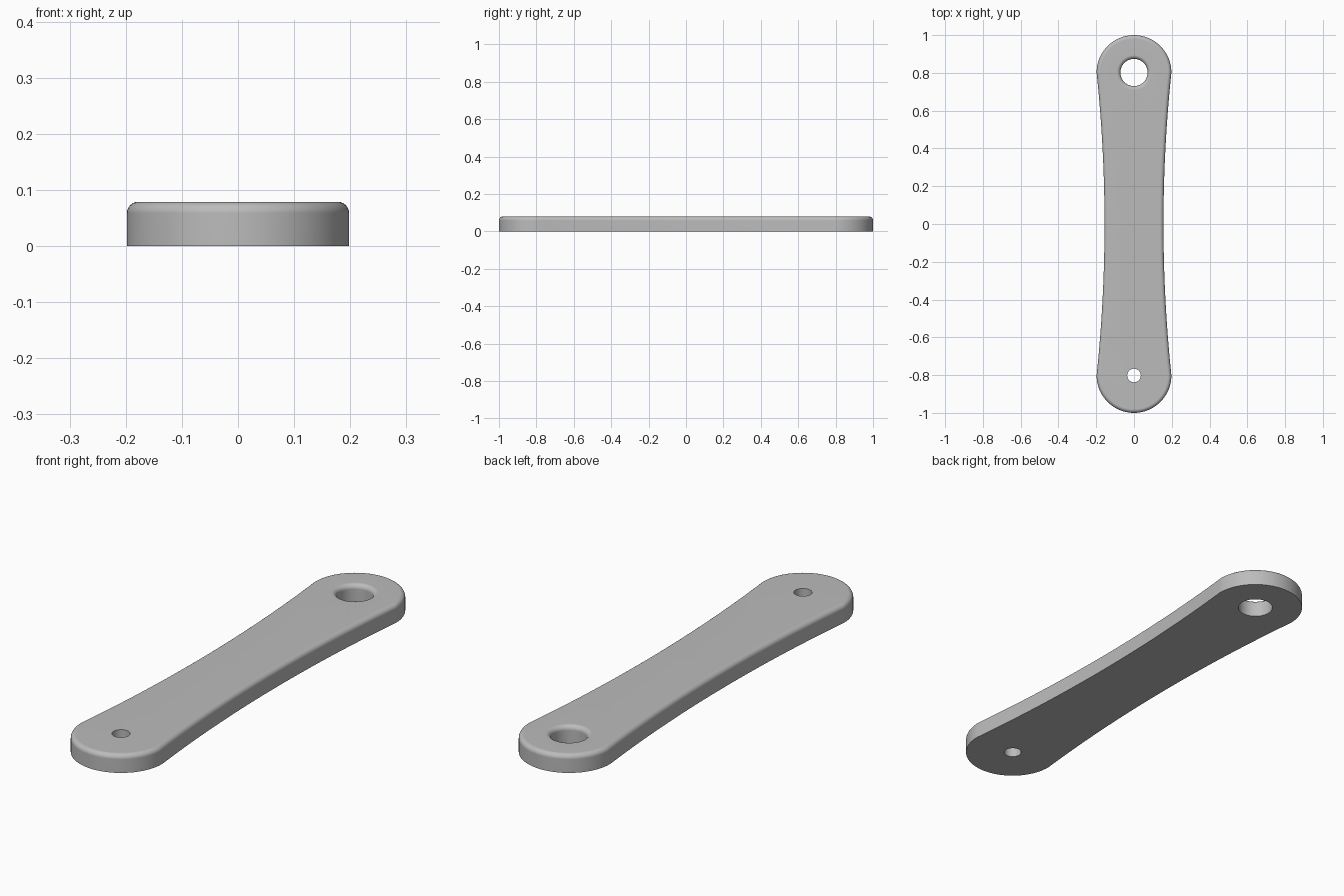
import bpy, bmesh
from math import sin, cos, pi, sqrt, hypot
from mathutils import Vector

cube = bpy.data.objects.get("Cube")
if cube:
    bpy.data.objects.remove(cube, do_unlink=True)

END_Y, END_R, WAIST = 0.802, 0.198, 0.156
HEIGHT, FILLET, STEPS = 0.079, 0.02, 6

grey = bpy.data.materials.new("plain grey")
grey.use_nodes = True
grey.diffuse_color = (0.5, 0.5, 0.5, 1)
grey.node_tree.nodes["Principled BSDF"].inputs["Base Color"].default_value = (0.5, 0.5, 0.5, 1)


def circle(y, radius, count):
    """Hole outline, counter-clockwise."""
    return [Vector((radius * cos(2 * pi * i / count), y + radius * sin(2 * pi * i / count)))
            for i in range(count)]


def bar_outline():
    """Round ends joined by shallow concave sides, counter-clockwise."""
    sag = END_R - WAIST
    big_r = (END_Y ** 2 + sag ** 2) / (2 * sag)
    half = [Vector((END_R * cos(pi * i / 40), END_Y + END_R * sin(pi * i / 40)))
            for i in range(41)]
    for i in range(1, 32):
        y = END_Y * (1 - i / 16)
        half.append(Vector((-(WAIST + big_r - sqrt(big_r ** 2 - y ** 2)), y)))
    return half + [-p for p in half]


def offset(points, distance):
    """Move every point to its left along the mean edge normal."""
    result = []
    for i, p in enumerate(points):
        t = (p - points[i - 1]).normalized() + (points[(i + 1) % len(points)] - p).normalized()
        result.append(p + Vector((-t.y, t.x)).normalized() * distance)
    return result


def wall(bm, points, fillet, inward):
    """Vertical wall with a rounded top rim; returns bottom and top edge loops."""
    levels = [(0, 0)]
    if fillet:
        for i in range(STEPS + 1):
            a = pi / 2 * i / STEPS
            levels.append((fillet * (1 - cos(a)), HEIGHT - fillet + fillet * sin(a)))
    else:
        levels.append((0, HEIGHT))
    rings = [[bm.verts.new((p.x, p.y, z)) for p in offset(points, d * inward)]
             for d, z in levels]
    n = len(points)
    for low, high in zip(rings, rings[1:]):
        for i in range(n):
            j = (i + 1) % n
            bm.faces.new((low[i], low[j], high[j], high[i])).smooth = True
    return [[bm.edges.get((r[i], r[(i + 1) % n])) for i in range(n)]
            for r in (rings[0], rings[-1])]


# Outer wall, large rounded hole and small plain hole
bm = bmesh.new()
loops = [wall(bm, bar_outline(), FILLET, 1),
         wall(bm, circle(END_Y, 0.072, 48), FILLET, -1),
         wall(bm, circle(-END_Y, 0.036, 32), 0, 1)]

# Flat underside and top around the holes
for side, up in ((0, -1), (1, 1)):
    edges = [e for loop in loops for e in loop[side]]
    bmesh.ops.triangle_fill(bm, edges=edges, use_beauty=True, normal=(0, 0, up))
bmesh.ops.recalc_face_normals(bm, faces=bm.faces)

mesh = bpy.data.meshes.new("link_bar")
bm.to_mesh(mesh)
bm.free()
mesh.materials.append(grey)
bar = bpy.data.objects.new("link_bar", mesh)
bpy.context.collection.objects.link(bar)

# Smooth curves, crisp lower edges, flat top
bpy.ops.object.select_all(action='DESELECT')
bar.select_set(True)
bpy.context.view_layer.objects.active = bar
bpy.ops.object.shade_smooth_by_angle(angle=pi / 6)
weighted = bar.modifiers.new("flat_face_normals", 'WEIGHTED_NORMAL')
weighted.keep_sharp = True
